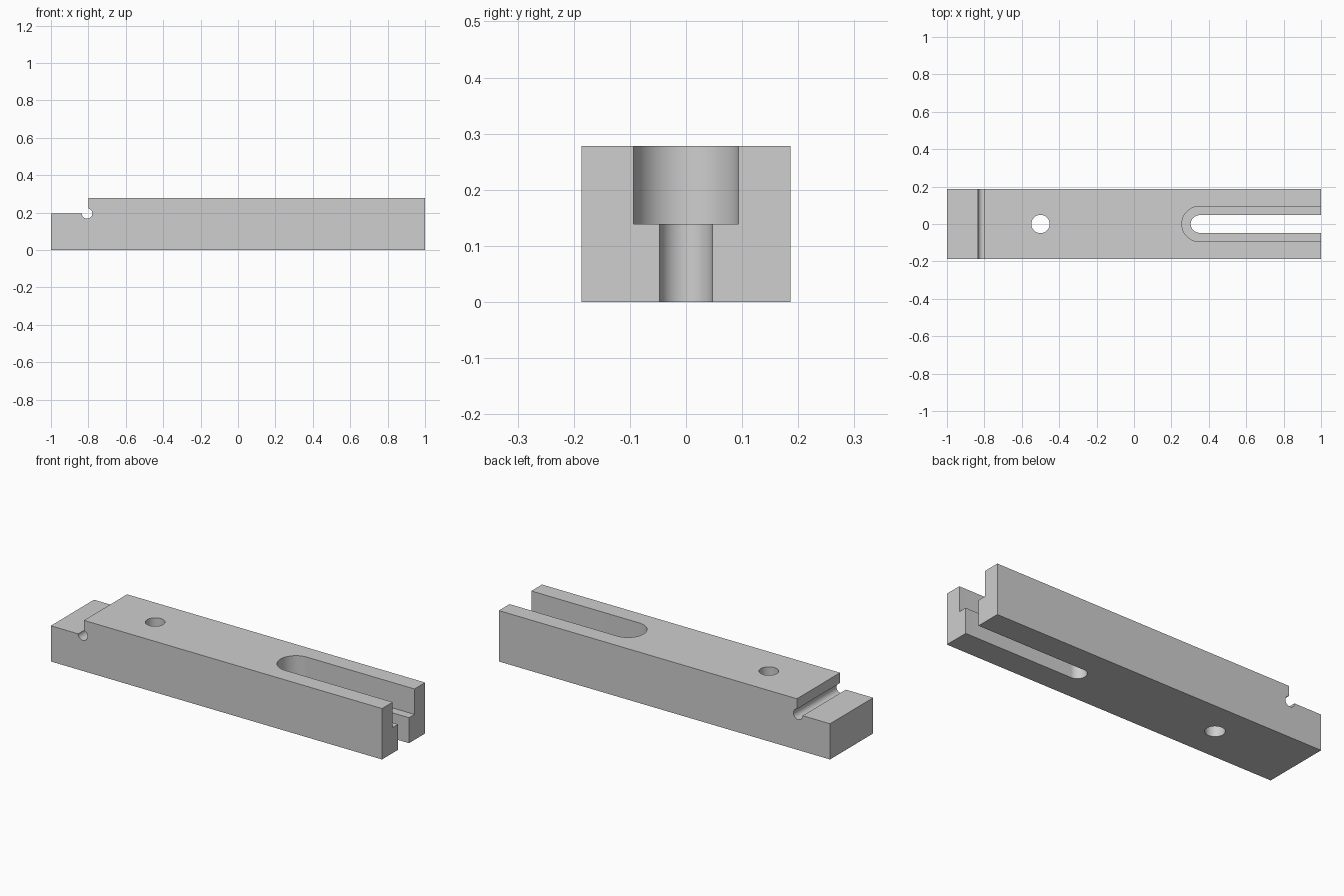
import bpy
import bmesh
from math import pi, sin, cos, radians

if "Cube" in bpy.data.objects:
    bpy.data.objects.remove(bpy.data.objects["Cube"])

HALF_WIDTH, HEIGHT = 0.186, 0.278
STEP_X, STEP_Z = -0.8, 0.195
OVER = 0.1  # cutters reach past the body by this much

grey = bpy.data.materials.new("light grey metal")
grey.use_nodes = True
colour = (0.62, 0.62, 0.62, 1)
grey.diffuse_color = colour
grey.node_tree.nodes["Principled BSDF"].inputs["Base Color"].default_value = colour


def prism(name, outline, offset):
    """Extrude a closed outline of 3D points along an offset."""
    bm = bmesh.new()
    base = bm.faces.new([bm.verts.new(p) for p in outline])
    top = bmesh.ops.extrude_face_region(bm, geom=[base])["geom"]
    moved = [v for v in top if isinstance(v, bmesh.types.BMVert)]
    bmesh.ops.translate(bm, verts=moved, vec=offset)
    bmesh.ops.recalc_face_normals(bm, faces=bm.faces)
    mesh = bpy.data.meshes.new(name)
    bm.to_mesh(mesh)
    bm.free()
    mesh.materials.append(grey)
    obj = bpy.data.objects.new(name, mesh)
    bpy.context.collection.objects.link(obj)
    return obj


def arc(cx, cy, r, start, end, steps):
    return [(cx + r * cos(start + (end - start) * i / steps),
             cy + r * sin(start + (end - start) * i / steps))
            for i in range(steps + 1)]


def slot(name, cx, r, floor):
    """Round-ended slot, open at the +x end."""
    end = 1 + OVER
    outline = arc(cx, 0, r, pi / 2, 3 * pi / 2, 32) + [(end, -r), (end, r)]
    return prism(name, [(x, y, floor) for x, y in outline], (0, 0, HEIGHT + OVER - floor))


def cut(target, cutter):
    cutter.hide_render = True
    mod = target.modifiers.new(cutter.name, 'BOOLEAN')
    mod.operation, mod.solver, mod.object = 'DIFFERENCE', 'EXACT', cutter
    bpy.context.view_layer.objects.active = target
    bpy.ops.object.modifier_apply(modifier=mod.name)
    bpy.data.objects.remove(cutter)


# Stepped bar
side = [(-1, 0), (1, 0), (1, HEIGHT), (STEP_X, HEIGHT), (STEP_X, STEP_Z), (-1, STEP_Z)]
bar = prism("clamp_bar", [(x, -HALF_WIDTH, z) for x, z in side], (0, 2 * HALF_WIDTH, 0))

# Relief groove in the corner of the step
groove = arc(-0.807, STEP_Z, 0.028, 0, 2 * pi, 40)[:-1]
cut(bar, prism("groove_cutter", [(x, -HALF_WIDTH - OVER, z) for x, z in groove],
               (0, 2 * (HALF_WIDTH + OVER), 0)))

# Through hole
hole = arc(-0.5, 0, 0.049, 0, 2 * pi, 48)[:-1]
cut(bar, prism("hole_cutter", [(x, y, -OVER) for x, y in hole], (0, 0, HEIGHT + 2 * OVER)))

# Counterbored slot: wide upper part, narrow through part
cut(bar, slot("wide_slot_cutter", 0.35, 0.094, HEIGHT / 2))
cut(bar, slot("narrow_slot_cutter", 0.35, 0.047, -OVER))

bpy.ops.object.select_all(action='DESELECT')
bar.select_set(True)
bpy.context.view_layer.objects.active = bar
bpy.ops.object.shade_smooth_by_angle(angle=radians(30))
